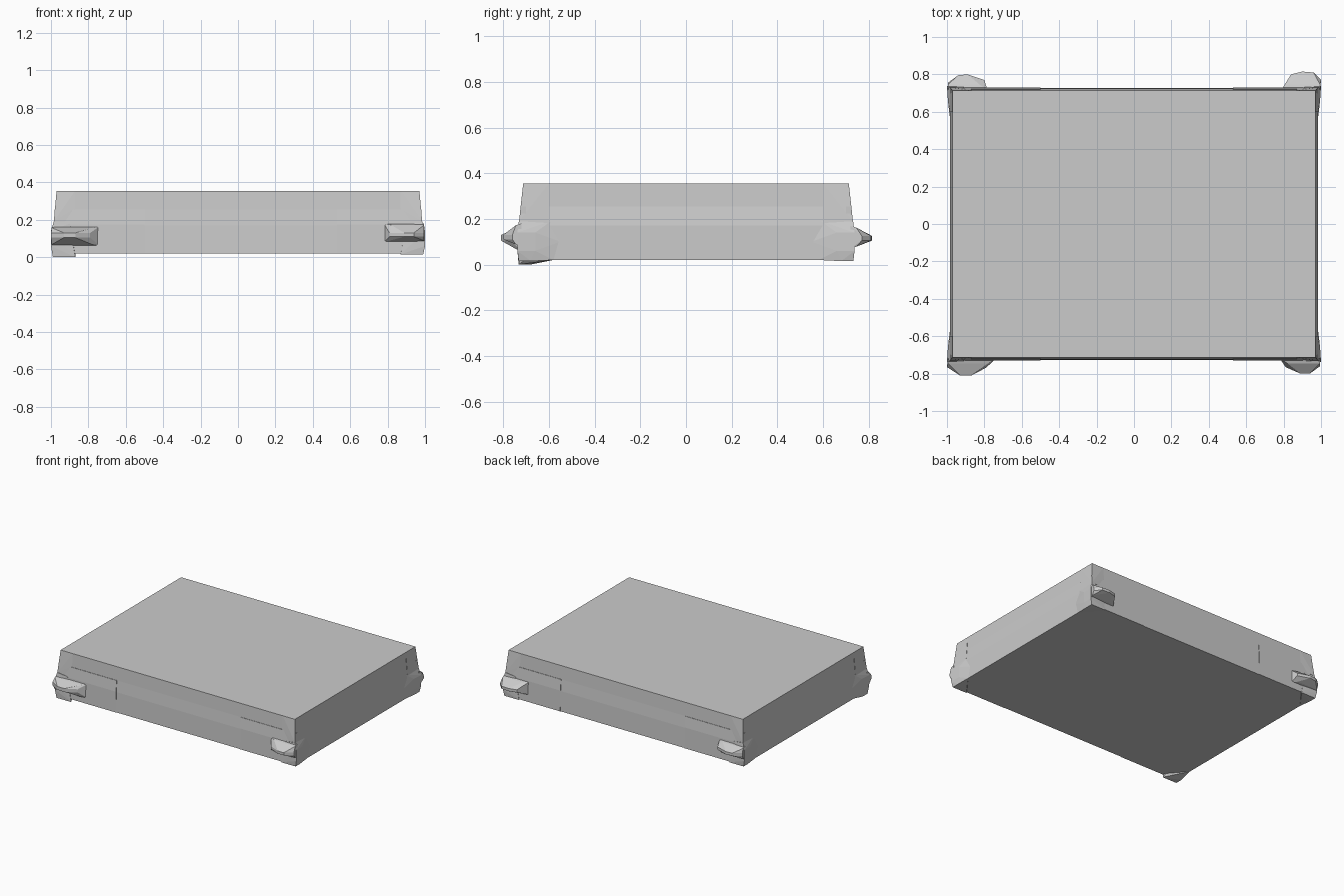
import bpy
import bmesh

if "Cube" in bpy.data.objects:
    bpy.data.objects.remove(bpy.data.objects["Cube"])


def make_object(name, bm):
    bmesh.ops.recalc_face_normals(bm, faces=bm.faces)
    mesh = bpy.data.meshes.new(name)
    bm.to_mesh(mesh)
    bm.free()
    obj = bpy.data.objects.new(name, mesh)
    bpy.context.collection.objects.link(obj)
    return obj


def loft_slab(name, rings):
    """Stack of rectangles, each given as half width, half depth, height."""
    bm = bmesh.new()
    loops = [[bm.verts.new((sx * w, sy * d, z))
              for sx, sy in ((-1, -1), (1, -1), (1, 1), (-1, 1))]
             for w, d, z in rings]
    for low, high in zip(loops, loops[1:]):
        for i in range(4):
            j = (i + 1) % 4
            bm.faces.new((low[i], low[j], high[j], high[i]))
    bm.faces.new(loops[0][::-1])
    bm.faces.new(loops[-1])
    return make_object(name, bm)


def hull(name, points, sx=1, sy=1):
    """Faceted convex part, mirrored into its own corner."""
    bm = bmesh.new()
    for x, y, z in points:
        bm.verts.new((x * sx, y * sy, z))
    res = bmesh.ops.convex_hull(bm, input=bm.verts)
    loose = [v for v in bm.verts if not v.link_faces]
    bmesh.ops.delete(bm, geom=loose, context='VERTS')
    return make_object(name, bm)


# Main slab with a slightly flared lower half
loft_slab("slab_body", [(0.983, 0.728, 0.02), (0.983, 0.725, 0.17),
                        (0.972, 0.718, 0.255), (0.97, 0.713, 0.355)])

# Per corner: side signs, lug outline in plan, lug base heights, lug edge heights
corners = {
    "front_left": (-1, -1, [(1.0, 0.765), (0.93, 0.81), (0.87, 0.81), (0.79, 0.768)],
                   0.74, (0.06, 0.165), (0.105, 0.13)),
    "front_right": (1, -1, [(0.995, 0.76), (0.94, 0.80), (0.89, 0.80), (0.81, 0.765)],
                    0.78, (0.08, 0.18), (0.11, 0.13)),
    "back_left": (-1, 1, [(0.995, 0.755), (0.94, 0.795), (0.89, 0.80), (0.80, 0.77)],
                  0.785, (0.07, 0.165), (0.105, 0.125)),
    "back_right": (1, 1, [(1.0, 0.77), (0.96, 0.81), (0.90, 0.815), (0.84, 0.80)],
                   0.79, (0.07, 0.17), (0.105, 0.125)),
}

for name, (sx, sy, plan, inner, base, edge) in corners.items():
    # Pointed lug swelling out of the long side
    pts = [(x, 0.72, z) for x in (inner, 0.995) for z in base]
    pts += [(x, 0.745, z) for x in (inner + 0.04, 0.995)
            for z in (base[0] + 0.008, base[1] - 0.008)]
    pts += [(x, y, z) for x, y in plan for z in edge]
    hull(name + "_lug", pts, sx, sy)

    # Corner guard with a tapered end along the short side
    foot = 0.0 if name == "front_left" else 0.015
    hull(name + "_guard", [
        (0.99, 0.733, foot), (0.87, 0.733, foot), (0.99, 0.68, foot),
        (1.0, 0.738, 0.06), (1.0, 0.738, 0.14), (0.985, 0.732, 0.19),
        (0.90, 0.73, 0.18), (0.995, 0.66, 0.06), (0.995, 0.66, 0.14),
        (0.98, 0.59, 0.19), (0.983, 0.58, 0.02), (0.982, 0.55, 0.1),
        (0.87, 0.727, 0.02), (0.9, 0.6, 0.1)], sx, sy)

    # Raised end panel on the long side
    end = 0.53 if sx > 0 else 0.5
    hull(name + "_panel", [(x, y, z) for x in (end, 0.982)
                           for y, z in ((0.70, 0.02), (0.731, 0.02), (0.729, 0.175),
                                        (0.721, 0.255), (0.70, 0.255))], sx, sy)
    # Upper corner facet
    hull(name + "_upper_facet", [
        (0.97, 0.713, 0.355), (0.978, 0.722, 0.26), (0.985, 0.731, 0.19),
        (0.87, 0.72, 0.26), (0.90, 0.726, 0.19), (0.975, 0.60, 0.255),
        (0.983, 0.60, 0.18), (0.87, 0.713, 0.355), (0.97, 0.60, 0.355)], sx, sy)
